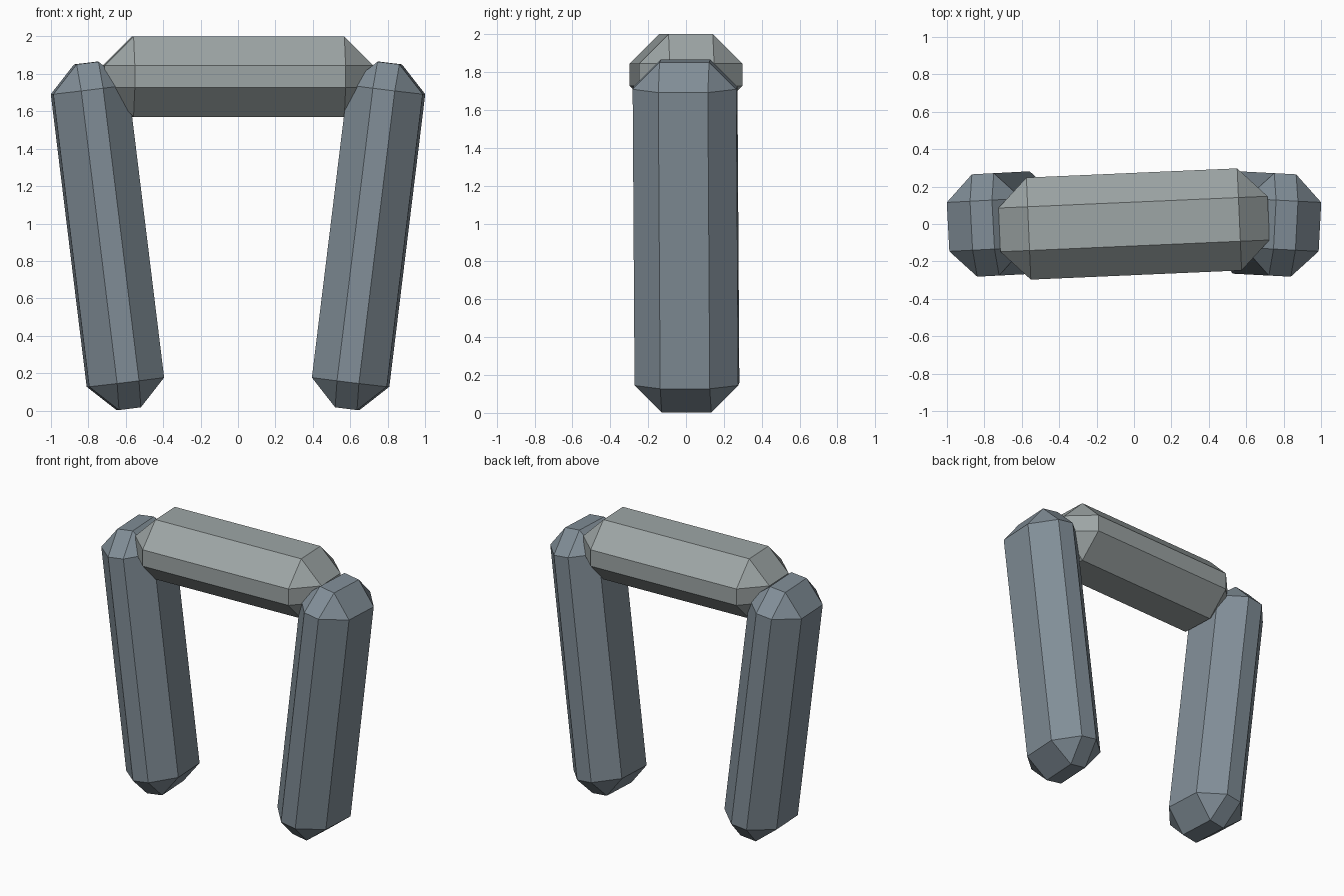
import bpy, bmesh
from math import radians
from mathutils import Matrix

if "Cube" in bpy.data.objects:
    bpy.data.objects.remove(bpy.data.objects["Cube"])


def material(name, color):
    mat = bpy.data.materials.new(name)
    mat.diffuse_color = color
    mat.use_nodes = True
    mat.node_tree.nodes["Principled BSDF"].inputs["Base Color"].default_value = mat.diffuse_color
    return mat


def stone(name, size, chamfer, location, rotation, mat):
    """Box with every edge cut by a single flat chamfer."""
    bm = bmesh.new()
    bmesh.ops.create_cube(bm, size=1, matrix=Matrix.Diagonal((*size, 1)))
    bmesh.ops.bevel(bm, geom=bm.edges[:], offset=chamfer, offset_type='OFFSET',
                    segments=1, affect='EDGES')
    mesh = bpy.data.meshes.new(name)
    bm.to_mesh(mesh)
    bm.free()
    mesh.materials.append(mat)
    obj = bpy.data.objects.new(name, mesh)
    obj.location = location
    obj.rotation_euler = [radians(a) for a in rotation]
    bpy.context.collection.objects.link(obj)
    return obj


slate = material("slate_stone", (0.22, 0.27, 0.31, 1))
pale = material("pale_stone", (0.34, 0.38, 0.38, 1))

# Two mirrored uprights, leaning outward and turned slightly
for side, label in ((-1, "left"), (1, "right")):
    stone(label + "_upright", (0.404, 0.548, 1.862), 0.143,
          (side * 0.698, 0, 0.934), (0, side * 7, -side * 3), slate)

# Lintel lying between the uprights, turned slightly
stone("lintel", (1.44, 0.546, 0.43), 0.156, (0, 0, 1.785), (0, 0, 2.5), pale)
